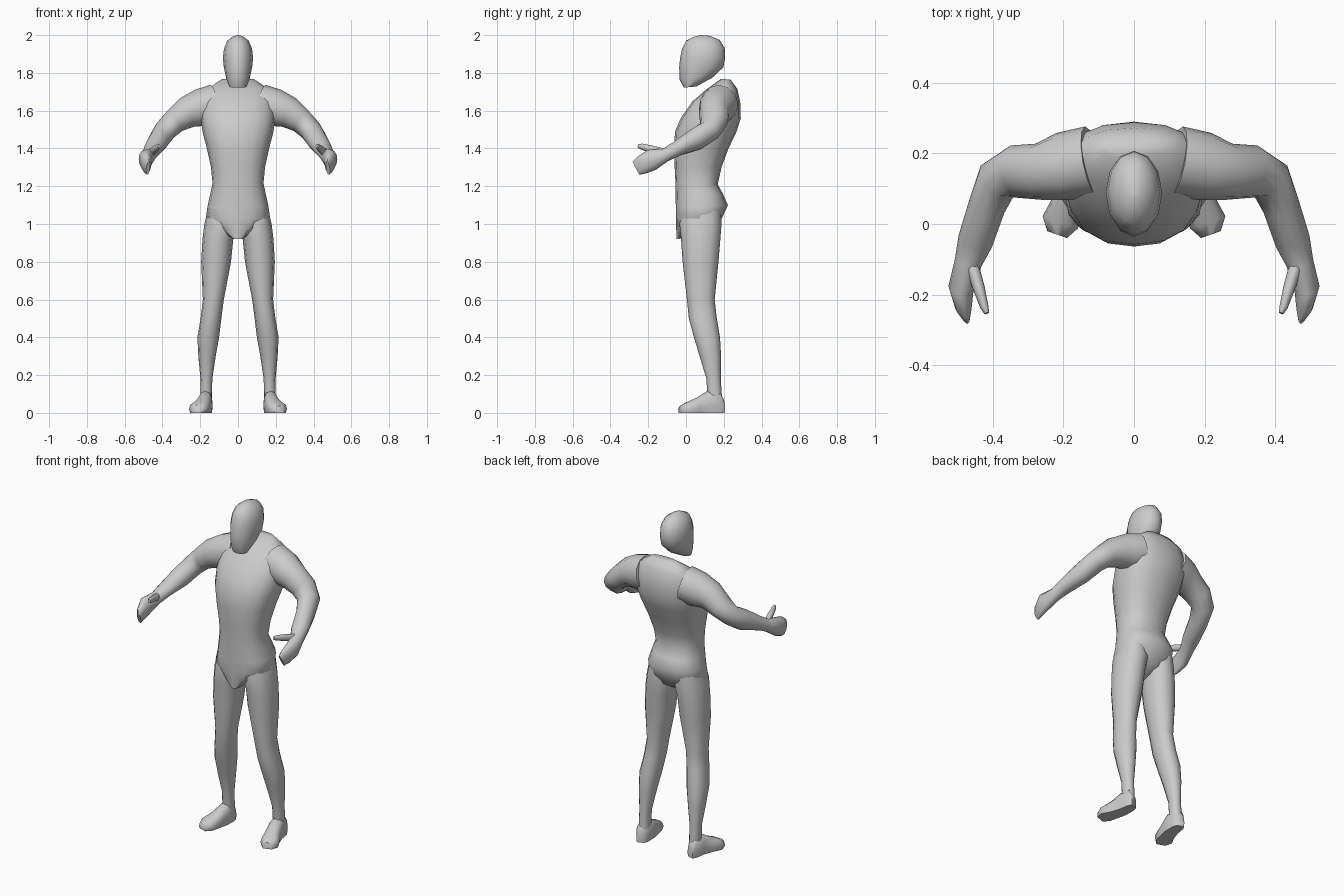
import bpy, bmesh, math
from mathutils import Vector as V

grey = bpy.data.materials.new("plain grey")
grey.diffuse_color = (0.6, 0.6, 0.6, 1)


def ring(c, u, v, n=12, e=2.0):
    """Superellipse of points round c, with half axes u and v."""
    pts = []
    for i in range(n):
        a = 2 * math.pi * i / n
        p, q = math.cos(a), math.sin(a)
        p = math.copysign(abs(p) ** (2 / e), p)
        q = math.copysign(abs(q) ** (2 / e), q)
        pts.append(V(c) + V(u) * p + V(v) * q)
    return pts


def loft(name, rings, mirror=False, sharp=60):
    """Closed skin over a row of rings."""
    bm = bmesh.new()
    rows = [[bm.verts.new(p) for p in r] for r in rings]
    n = len(rows[0])
    for a, b in zip(rows, rows[1:]):
        for i in range(n):
            j = (i + 1) % n
            bm.faces.new((a[i], a[j], b[j], b[i]))
    bm.faces.new(rows[0])
    bm.faces.new(rows[-1])
    bmesh.ops.recalc_face_normals(bm, faces=bm.faces)
    me = bpy.data.meshes.new(name)
    bm.to_mesh(me)
    bm.free()
    me.materials.append(grey)
    ob = bpy.data.objects.new(name, me)
    bpy.context.collection.objects.link(ob)
    if mirror:
        ob.modifiers.new("mirror", 'MIRROR')
    bpy.ops.object.select_all(action='DESELECT')
    ob.select_set(True)
    bpy.context.view_layer.objects.active = ob
    bpy.ops.object.shade_smooth_by_angle(angle=math.radians(sharp))
    return ob


def slices(rows, n, e):
    """Centred rings from front y, front z, back y, back z, half width."""
    out = []
    for fy, fz, by, bz, w in rows:
        f, b = V((0, fy, fz)), V((0, by, bz))
        out.append(ring((f + b) / 2, (w, 0, 0), (b - f) / 2, n, e))
    return out


def tube(rows, n):
    """Rings square to a path: x, y, z, half width, half height."""
    cs = [V(r[:3]) for r in rows]
    out = []
    for i, r in enumerate(rows):
        t = (cs[min(i + 1, len(cs) - 1)] - cs[max(i - 1, 0)]).normalized()
        h = t.cross(V((0, 0, 1))).normalized()
        out.append(ring(cs[i], h * r[3], h.cross(t) * r[4], n))
    return out


# Floating head, narrow at the chin
loft("head", slices([
    (-0.012, 1.722, 0.055, 1.728, 0.045),
    (-0.034, 1.765, 0.140, 1.775, 0.062),
    (-0.036, 1.83, 0.198, 1.83, 0.075),
    (-0.031, 1.88, 0.207, 1.88, 0.080),
    (-0.020, 1.93, 0.205, 1.93, 0.074),
    (0.000, 1.97, 0.178, 1.975, 0.055),
    (0.045, 1.992, 0.125, 1.996, 0.025),
    (0.075, 2.0, 0.085, 2.0, 0.006)], 12, 2))

# Torso from collar to crotch, rings tilting up towards the back
loft("torso", slices([
    (0.185, 1.768, 0.235, 1.765, 0.085),
    (0.105, 1.71, 0.272, 1.715, 0.165),
    (0.035, 1.65, 0.288, 1.64, 0.195),
    (-0.025, 1.565, 0.290, 1.56, 0.198),
    (-0.058, 1.49, 0.268, 1.49, 0.188),
    (-0.064, 1.40, 0.225, 1.40, 0.165),
    (-0.060, 1.30, 0.188, 1.30, 0.143),
    (-0.056, 1.22, 0.168, 1.21, 0.135),
    (-0.055, 1.15, 0.195, 1.16, 0.148),
    (-0.054, 1.09, 0.222, 1.10, 0.161),
    (-0.053, 1.03, 0.190, 1.03, 0.170),
    (-0.052, 0.98, 0.165, 0.98, 0.110),
    (-0.050, 0.92, 0.100, 0.94, 0.035)], 16, 2.4))

# Legs: z, inner x, outer x, front y, back y
legs = [(1.07, 0.03, 0.160, -0.020, 0.185), (1.0, 0.008, 0.178, -0.035, 0.188),
        (0.92, 0.025, 0.188, -0.026, 0.182), (0.80, 0.037, 0.195, -0.018, 0.172),
        (0.60, 0.075, 0.186, 0.005, 0.152), (0.50, 0.088, 0.198, 0.015, 0.163),
        (0.40, 0.100, 0.215, 0.042, 0.180), (0.30, 0.118, 0.210, 0.072, 0.186),
        (0.18, 0.136, 0.199, 0.108, 0.184), (0.06, 0.138, 0.200, 0.115, 0.192)]
loft("legs", [ring(((a + b) / 2, (c + d) / 2, z), ((b - a) / 2, 0, 0),
                   (0, (d - c) / 2, 0), 12, 2.2) for z, a, b, c, d in legs], True)

# Feet, flat underneath: x, y, half width, top height
feet = [(0.166, 0.198, 0.022, 0.07), (0.168, 0.175, 0.034, 0.115),
        (0.174, 0.110, 0.039, 0.115), (0.190, 0.055, 0.043, 0.08),
        (0.209, 0.005, 0.050, 0.058), (0.218, -0.030, 0.028, 0.038)]
foot_rings = []
for x, y, w, top in feet:
    pts = ring((x, y, top * 0.35), (w, w * 0.35, 0), (0, 0, top * 0.65), 12, 2.4)
    foot_rings.append([V((p.x, p.y, max(p.z, 0))) for p in pts])
loft("feet", foot_rings, True)

# Arms sweep out to the elbow, then forward into flat hands
loft("arms", tube([
    (0.12, 0.178, 1.635, 0.100, 0.105),
    (0.20, 0.163, 1.615, 0.097, 0.100),
    (0.27, 0.148, 1.590, 0.080, 0.084),
    (0.335, 0.148, 1.545, 0.076, 0.066),
    (0.386, 0.125, 1.495, 0.063, 0.058),
    (0.417, 0.050, 1.447, 0.053, 0.060),
    (0.450, -0.050, 1.398, 0.050, 0.040),
    (0.470, -0.110, 1.365, 0.039, 0.036),
    (0.490, -0.180, 1.340, 0.036, 0.057),
    (0.483, -0.235, 1.312, 0.024, 0.050),
    (0.476, -0.264, 1.296, 0.010, 0.040)], 12), True)

# Thumbs
loft("thumbs", tube([
    (0.462, -0.110, 1.375, 0.020, 0.022),
    (0.440, -0.180, 1.395, 0.017, 0.020),
    (0.424, -0.235, 1.410, 0.012, 0.016),
    (0.417, -0.253, 1.413, 0.007, 0.010)], 8), True)
